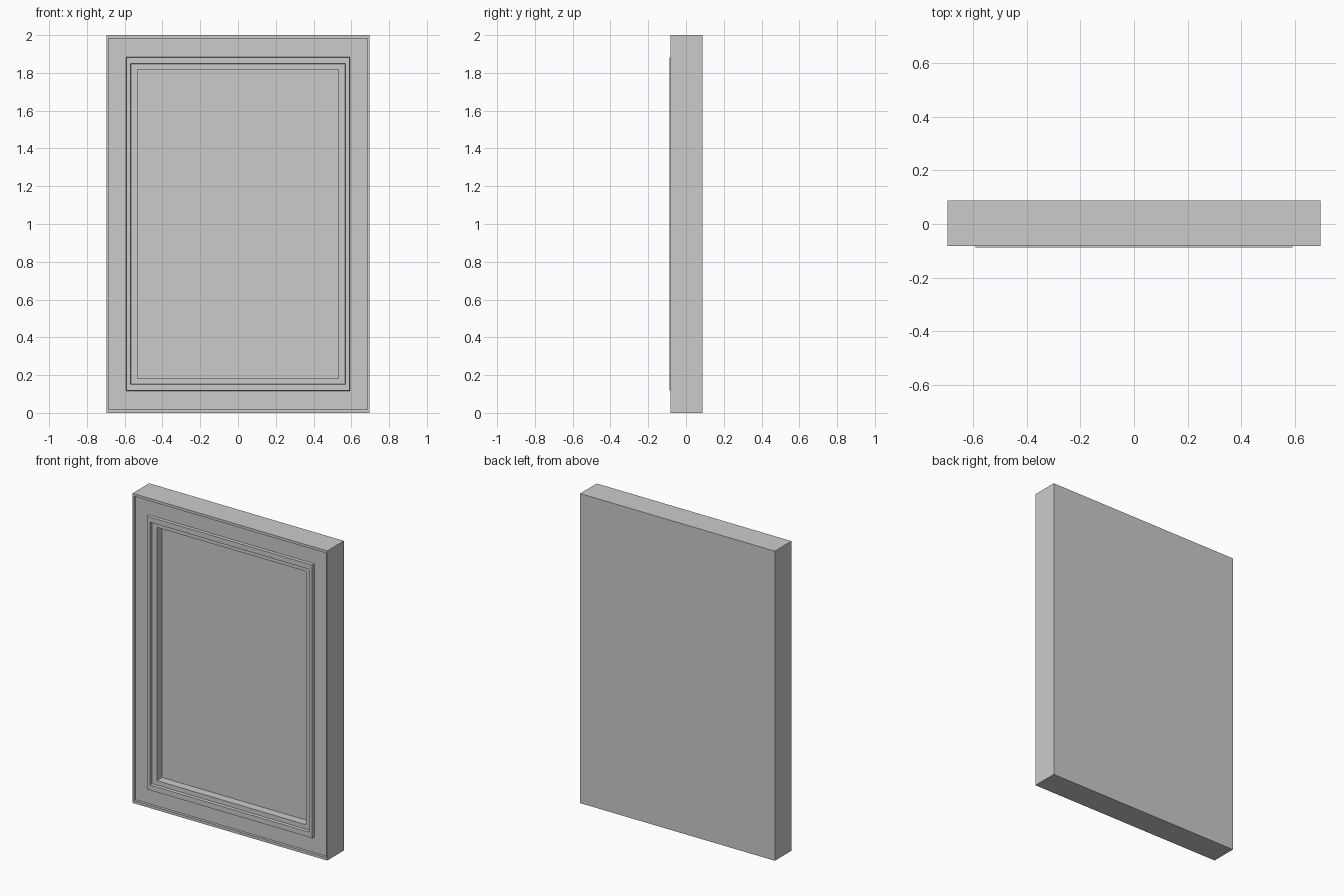
import bpy, bmesh

if "Cube" in bpy.data.objects:
    bpy.data.objects.remove(bpy.data.objects["Cube"])

# Half width, half height, depth (y) of each rectangular step, from back to recessed panel
STEPS = [
    (0.696, 1.000, 0.087),    # back edge
    (0.696, 1.000, -0.083),   # outer lip, outside
    (0.686, 0.983, -0.083),   # outer lip, inside
    (0.686, 0.983, -0.066),   # frame field, outside
    (0.592, 0.883, -0.066),   # frame field, inside
    (0.591, 0.882, -0.087),   # moulding crest, outside
    (0.569, 0.849, -0.087),   # moulding crest, inside
    (0.567, 0.847, -0.068),   # inner ledge, outside
    (0.532, 0.818, -0.068),   # inner ledge, inside
    (0.532, 0.818, -0.015),   # panel edge
]


def stepped_panel(name, steps, centre_z):
    """Bridge concentric rectangles into one closed solid."""
    bm = bmesh.new()
    loops = [[bm.verts.new((sx * w, y, centre_z + sz * h))
              for sx, sz in ((-1, -1), (1, -1), (1, 1), (-1, 1))]
             for w, h, y in steps]
    for a, b in zip(loops, loops[1:]):
        for i in range(4):
            j = (i + 1) % 4
            bm.faces.new((a[i], a[j], b[j], b[i]))
    # back sheet and recessed panel
    bm.faces.new(loops[0][::-1])
    bm.faces.new(loops[-1])
    bmesh.ops.recalc_face_normals(bm, faces=bm.faces)
    mesh = bpy.data.meshes.new(name)
    bm.to_mesh(mesh)
    bm.free()
    obj = bpy.data.objects.new(name, mesh)
    bpy.context.collection.objects.link(obj)
    return obj


stepped_panel("framed_panel", STEPS, 1.0)
